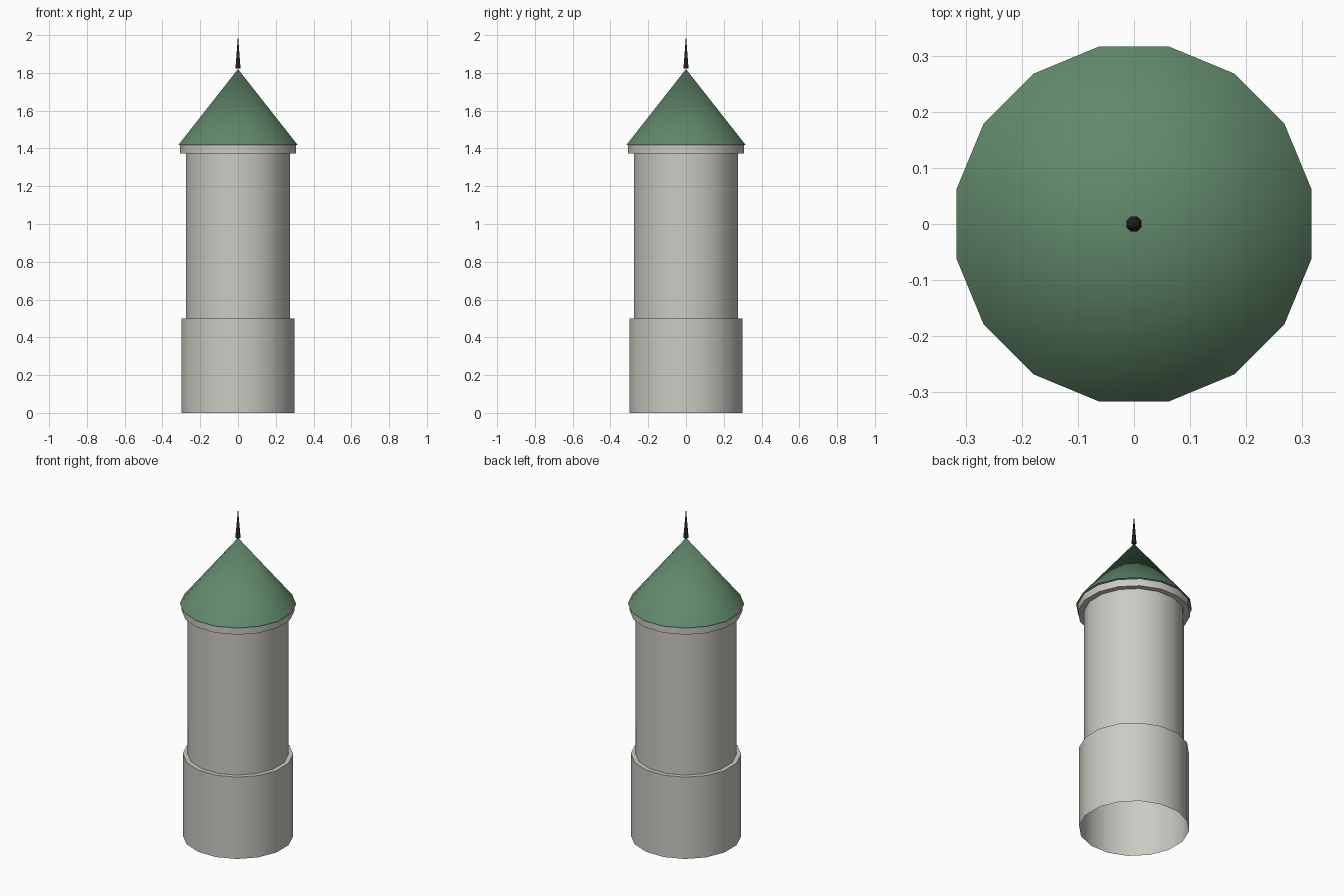
import bpy, bmesh, math

if "Cube" in bpy.data.objects:
    bpy.data.objects.remove(bpy.data.objects["Cube"])


def material(name, rgb):
    m = bpy.data.materials.new(name)
    m.diffuse_color = (*rgb, 1.0)
    m.use_nodes = True
    m.node_tree.nodes["Principled BSDF"].inputs["Base Color"].default_value = m.diffuse_color
    return m


STONE = material("pale stone", (0.60, 0.59, 0.545))
GREEN = material("green roof", (0.12, 0.25, 0.147))
IRON = material("dark iron", (0.015, 0.015, 0.017))


def lathe(name, profile, sides, mat, angle=30):
    """Spin (apothem, z) points around z, with flat sides facing the axes."""
    bm = bmesh.new()
    rings = []
    for r, z in profile:
        if r == 0:
            rings.append([bm.verts.new((0, 0, z))] * sides)
            continue
        radius = r / math.cos(math.pi / sides)
        ring = []
        for i in range(sides):
            a = 2 * math.pi * (i + 0.5) / sides
            ring.append(bm.verts.new((radius * math.cos(a), radius * math.sin(a), z)))
        rings.append(ring)
    for lo, hi in zip(rings, rings[1:]):
        for i in range(sides):
            j = (i + 1) % sides
            corners = [lo[i], lo[j], hi[j], hi[i]]
            bm.faces.new(list(dict.fromkeys(corners)))
    mesh = bpy.data.meshes.new(name)
    bm.to_mesh(mesh)
    bm.free()
    mesh.materials.append(mat)
    obj = bpy.data.objects.new(name, mesh)
    bpy.context.collection.objects.link(obj)
    bpy.ops.object.select_all(action='DESELECT')
    obj.select_set(True)
    bpy.context.view_layer.objects.active = obj
    bpy.ops.object.shade_smooth_by_angle(angle=math.radians(angle))
    return obj


# Stone tower: wide base with ledge, slimmer shaft, projecting collar (open below)
lathe("tower_wall", [(0.30, 0), (0.30, 0.50), (0.274, 0.50), (0.274, 1.373),
                     (0.306, 1.373), (0.306, 1.418)], 16, STONE)

# Conical roof with a small overhang
lathe("roof", [(0.316, 1.418), (0, 1.82)], 16, GREEN)

# Thin spike on the roof tip
lathe("spire", [(0, 1.822), (0.0137, 1.822), (0, 2.0)], 8, IRON, 50)
